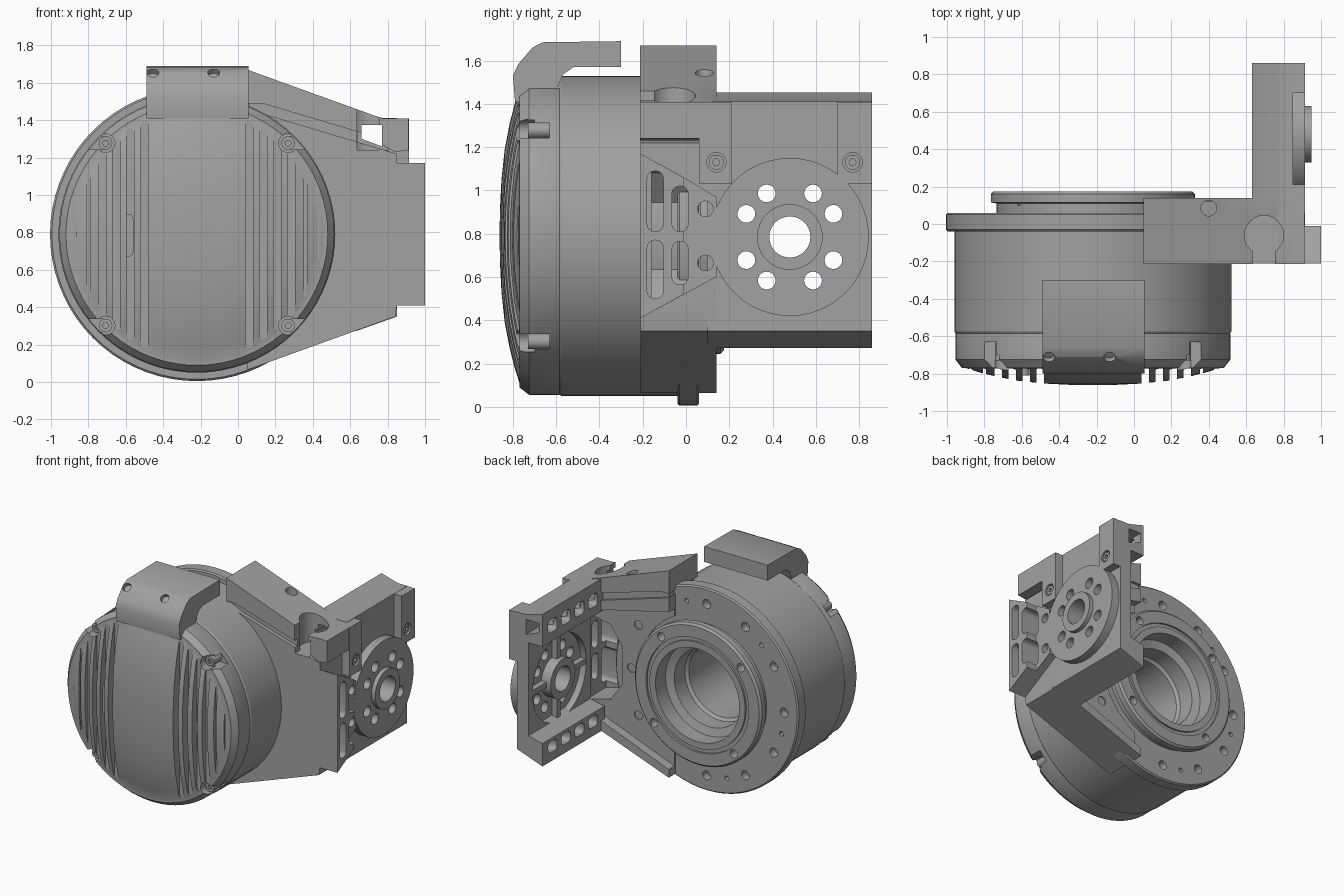
import bpy, bmesh
from math import sin, cos, pi, radians, sqrt
from mathutils import Vector, Matrix

cube = bpy.data.objects.get("Cube")
if cube:
    bpy.data.objects.remove(cube)

CX, CZ = -0.22, 0.79          # motor axis
DY, DZ = 0.48, 0.785          # output disc axis
parts = []

grey = bpy.data.materials.new("metal_grey")
grey.use_nodes = True
COLOR = (0.36, 0.36, 0.36, 1)
grey.diffuse_color = COLOR
grey.node_tree.nodes["Principled BSDF"].inputs["Base Color"].default_value = COLOR


def finish(name, bm, helper=False):
    bmesh.ops.recalc_face_normals(bm, faces=bm.faces)
    mesh = bpy.data.meshes.new(name)
    bm.to_mesh(mesh)
    bm.free()
    mesh.materials.append(grey)
    ob = bpy.data.objects.new(name, mesh)
    bpy.context.collection.objects.link(ob)
    ob.hide_render = helper
    if not helper:
        parts.append(ob)
    return ob


def add_prism(bm, pts, axis, a, b, matrix=None):
    place = {"x": lambda u, v, t: (t, u, v),
             "y": lambda u, v, t: (u, t, v),
             "z": lambda u, v, t: (u, v, t)}[axis]
    rings = [[bm.verts.new(place(u, v, t)) for u, v in pts] for t in (a, b)]
    if matrix:
        for v in rings[0] + rings[1]:
            v.co = matrix @ v.co
    n = len(pts)
    bm.faces.new(rings[0])
    bm.faces.new(rings[1][::-1])
    for i in range(n):
        j = (i + 1) % n
        bm.faces.new((rings[0][i], rings[0][j], rings[1][j], rings[1][i]))


def prism(name, pts, axis, a, b, bevel=0.0):
    bm = bmesh.new()
    add_prism(bm, pts, axis, a, b)
    if bevel:
        edges = [e for e in bm.edges if e.calc_face_angle(0) > 0.3]
        bmesh.ops.bevel(bm, geom=edges, offset=bevel, segments=2, profile=0.5, affect="EDGES")
    return finish(name, bm)


def circle(u, v, r, n=24):
    return [(u + r * cos(2 * pi * i / n), v + r * sin(2 * pi * i / n)) for i in range(n)]


def rect(u0, u1, v0, v1):
    return [(u0, v0), (u1, v0), (u1, v1), (u0, v1)]


def rounded(u0, u1, v0, v1, r, n=5):
    pts = []
    for k, (u, v) in enumerate(rect(u0 + r, u1 - r, v0 + r, v1 - r)):
        for i in range(n):
            a = pi + k * pi / 2 + i * pi / 2 / (n - 1)
            pts.append((u + r * cos(a), v + r * sin(a)))
    return pts


def lathe(name, profile, n=72):
    bm = bmesh.new()
    rings = []
    for i in range(n):
        a = 2 * pi * i / n
        rings.append([bm.verts.new((CX + r * cos(a), y, CZ + r * sin(a))) for r, y in profile])
    m = len(profile)
    for i in range(n):
        p, q = rings[i], rings[(i + 1) % n]
        for j in range(m):
            k = (j + 1) % m
            if profile[j][0] + profile[k][0] > 0:
                bm.faces.new((p[j], p[k], q[k], q[j]))
    bmesh.ops.remove_doubles(bm, verts=bm.verts, dist=1e-5)
    return finish(name, bm)


def cut(ob, *cutters):
    """Subtract prisms, each given as (points, axis, start, end[, matrix])."""
    bm = bmesh.new()
    for c in cutters:
        add_prism(bm, *c)
    tool = finish("cutter", bm, True)
    mod = ob.modifiers.new("cut", "BOOLEAN")
    mod.operation, mod.object, mod.solver = "DIFFERENCE", tool, "EXACT"
    mod.use_self = True
    bpy.context.view_layer.objects.active = ob
    bpy.ops.object.modifier_apply(modifier=mod.name)
    bpy.data.objects.remove(tool)


def polar(r, deg, u=CX, v=CZ):
    return u + r * cos(radians(deg)), v + r * sin(radians(deg))


# Motor housing: drum, flange, rear ring and stepped bore
housing = lathe("motor_housing", [
    (.28, -.57), (.73, -.59), (.74, -.575), (.74, -.04), (.775, -.04), (.785, -.03), (.785, .05),
    (.775, .06), (.515, .06), (.515, .11), (.545, .115), (.545, .16), (.53, .175), (.44, .175),
    (.44, .16), (.41, .16), (.41, .175), (.36, .175), (.36, .05), (.3, .03), (.3, -.1), (.28, -.12)])
holes = [(circle(*polar(.665, a), .035, 16), "y", 0, .1) for a in range(60, 301, 30)]
holes += [(circle(*polar(.665, a), .018, 12), "y", .02, .1) for a in range(75, 290, 60)]
holes += [(circle(*polar(.485, a), .032, 16), "y", .1, .2) for a in (50, 140, 230, 320)]
cut(housing, *holes)

# Domed front cap with vent grooves and screw notches
cap = lathe("front_cap", [
    (0, -.56), (.725, -.56), (.735, -.59), (.735, -.725), (.7, -.77), (.68, -.77), (.61, -.792),
    (.52, -.815), (.4, -.838), (.26, -.853), (.12, -.86), (0, -.862)])
grooves = []
for side in (-1, 1):
    for i in range(6):
        dx = .28 + .075 * i
        h = sqrt(.67 ** 2 - dx ** 2)
        x = CX + side * dx
        w = .02 if i < 4 else .008
        grooves.append((rounded(x - w, x + w, CZ - h, CZ + h, w * .98), "y", -.95, -.772))
cut(cap, *grooves)
notches = []
for a in (45, 135, 225, 315):
    x, z = polar(.69, a)
    notches.append((circle(x, z, .05), "y", -.95, -.7))
    d = .15 if x > CX else -.15
    notches.append((rect(min(x, x + d), max(x, x + d), z - .035, z + .035), "y", -.94, -.63))
notches.append((rect(-.49, .05, 1.47, 1.7), "y", -.95, -.5))
cut(cap, *notches)
for i, a in enumerate((45, 135, 225, 315)):
    screw = prism(f"cap_screw_{i}", circle(*polar(.69, a), .036), "y", -.73, -.6)
    cut(screw, (circle(*polar(.69, a), .017, 6), "y", -.8, -.71))
prism("cap_latch", rounded(-.62, -.56, .67, .9, .028), "y", -.81, -.76)

# Hooked connector cover on top
hook = prism("connector_cover", [
    (-.79, 1.41), (-.8, 1.53), (-.775, 1.585), (-.71, 1.66), (-.66, 1.685), (-.3, 1.69), (-.3, 1.57),
    (-.52, 1.57), (-.57, 1.535), (-.6, 1.46), (-.74, 1.46), (-.75, 1.41)], "x", -.49, .055, .012)
tilt = Matrix.Rotation(radians(40), 4, "X")
cut(hook, *[(circle(0, 0, .032, 20), "z", -.02, .1,
             Matrix.Translation(Vector((x, -.705, 1.645))) @ tilt) for x in (-.455, -.13)])

# Arm plate: triangular web with rear pocket
keyhole = [(circle(.695, -.06, .105), "z", 1.24, 1.8), (rect(.635, .755, -.3, -.06), "z", 1.24, 1.8)]
channel = (((.66, 1.3), (.66, 1.375), (.77, 1.375), (.77, 1.26)), "y", -.3, 1)
arm = prism("arm_plate", [(.05, .065), (.84, .35), (.85, .41), (.85, 1.22), (.05, 1.46)],
            "y", -.21, .14, .006)
cut(arm, (circle(CX, CZ, .57, 64), "y", -.3, .3))
cut(arm, (((.0, .11), (.6, .34), (.79, .42), (.79, 1.14), (.6, 1.22), (.0, 1.36)), "y", .07, .3))
cut(arm, (((.5, .64), (.6, .5), (.8, .45), (.8, 1.12), (.6, 1.08), (.5, .94)), "y", -.16, .2))
cut(arm, *[(circle(x, z, .035, 16), "y", 0, .2)
           for x, z in ((.42, .79), (.36, 1.14), (.36, .44))])

# Neck and stepped pad leading to the output disc
neck = prism("arm_neck", [(-.21, .41), (0, .525), (.14, .6), (.14, .97), (0, 1.055), (-.21, 1.17)],
             "x", .84, .914, .008)
pad = prism("arm_pad", [(-.21, .41), (-.01, .52), (-.01, 1.06), (-.21, 1.17)], "x", .84, 1.0, .01)
slots = [(rounded(y, y + .075, z, z + h, .035), "x", .7, 1.1)
         for y, z, h in ((-.18, .5, .27), (-.18, .81, .28), (-.065, .565, .2), (-.065, .81, .21))]
slots += [(circle(.09, z, .036, 16), "x", .7, 1.1) for z in (.665, .915)]
for ob in (neck, pad, arm):
    cut(ob, *slots)

# Output side: plate, disc, hub and bolt circle
side = prism("side_plate", rect(.1, .86, .36, 1.24), "x", .75, .85, .005)
cut(side, (circle(DY, DZ, .33, 48), "x", .6, .9))
disc = prism("output_disc", circle(DY, DZ, .365, 48), "x", .80, .915, .006)
bolts = [(circle(*polar(.228, 90 * k + s, DY, DZ), .041, 20), "x", .6, 1.1)
         for k in range(4) for s in (28, 62)]
cut(disc, (circle(DY, DZ, .1, 32), "x", .6, 1.1), *bolts)
hub = prism("output_hub", circle(DY, DZ, .152, 32), "x", .72, .948, .008)
cut(hub, (circle(DY, DZ, .095, 32), "x", .6, 1.1))
cut(side, *[(circle(y, .45, .02, 12), "x", .6, .9) for y in (.14, .77)])
for k in range(4):
    a = 90 * k
    c, s = cos(radians(a)), sin(radians(a))
    pts = [(DY + u * c - v * s, DZ + u * s + v * c) for u, v in rect(.14, .34, -.02, .02)]
    prism(f"disc_rib_{k}", pts, "x", .755, .83)

# Bottom rail with pockets on the inner side
rail = prism("bottom_rail", [(.63, .272), (.85, .35), (.85, .5), (.63, .45)], "y", .1, .86, .006)
windows = [.24, .405, .57, .735]
cut(rail, *[(rounded(y - .055, y + .055, .34, .425, .03), "x", .5, .79) for y in windows])

# Top cover: sloped front part and hollow side rail
cover = prism("top_cover", [(.05, 1.67), (.77, 1.41), (.912, 1.41), (.912, 1.24), (.84, 1.23),
                            (.65, 1.335), (.13, 1.49), (.05, 1.49)], "y", -.213, .14, .01)
fill = prism("cover_seam", [(.06, 1.52), (.64, 1.38), (.64, 1.26), (.06, 1.42)], "y", -.18, .12)
top = prism("top_rail", [(.63, 1.452), (.77, 1.412), (.85, 1.412), (.85, 1.2), (.63, 1.2)],
            "y", .12, .86, .008)
for ob in (cover, arm, fill):
    cut(ob, *keyhole)
for ob in (cover, arm, top):
    cut(ob, channel)
cut(cover, (circle(.4, .085, .042), "z", 1.4, 1.8))
cut(top, *[(rounded(y - .055, y + .055, 1.27, 1.37, .03), "x", .5, .72) for y in windows])

# Clamp tabs with screws
for i, (a, b) in enumerate(((.06, .21), (.7, .86))):
    tab = prism(f"clamp_tab_{i}", rect(a, b, 1.03, 1.41), "x", .8, .915, .012)
    y = (.14, .77)[i]
    cut(tab, (circle(y, 1.13, .045), "x", .88, 1))
    screw = prism(f"clamp_screw_{i}", circle(y, 1.13, .035), "x", .85, .908)
    cut(screw, (circle(y, 1.13, .017, 6), "x", .89, 1))

# Smooth shading with sharp edges kept
bpy.ops.object.select_all(action="DESELECT")
for ob in parts:
    ob.select_set(True)
bpy.context.view_layer.objects.active = parts[0]
bpy.ops.object.shade_smooth_by_angle(angle=radians(30))
